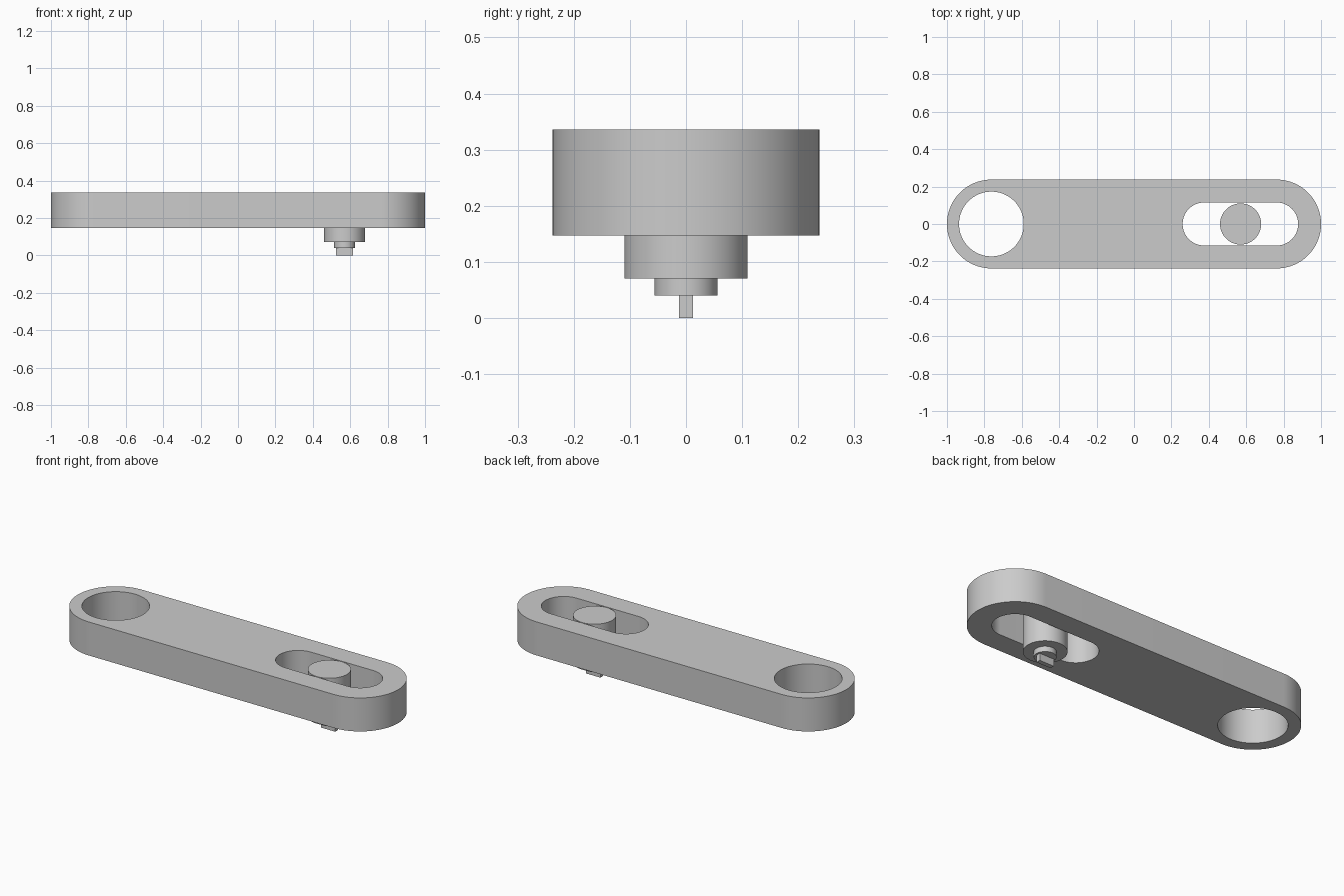
import bpy, bmesh, math

cube = bpy.data.objects.get("Cube")
if cube:
    bpy.data.objects.remove(cube, do_unlink=True)

grey = bpy.data.materials.new("plain_grey")
grey.use_nodes = True
GREY = (0.6, 0.6, 0.6, 1)
grey.diffuse_color = GREY
grey.node_tree.nodes["Principled BSDF"].inputs["Base Color"].default_value = GREY

PIN_X = 0.57
END_X = 0.7625
PLATE_BOTTOM, PLATE_TOP = 0.147, 0.336


def stadium(x0, x1, r, steps=48):
    """Outline of a slot with round ends; a circle when x0 equals x1."""
    pts = []
    for cx, start in ((x1, -math.pi / 2), (x0, math.pi / 2)):
        for i in range(steps + 1):
            a = start + math.pi * i / steps
            pts.append((cx + r * math.cos(a), r * math.sin(a)))
    return pts


def extrude_outlines(name, outlines, z0, z1):
    """Fill nested outlines, leaving holes, and extrude from z0 to z1."""
    curve = bpy.data.curves.new(name, "CURVE")
    curve.dimensions = "2D"
    curve.fill_mode = "BOTH"
    curve.extrude = (z1 - z0) / 2
    for pts in outlines:
        spline = curve.splines.new("POLY")
        spline.points.add(len(pts) - 1)
        for p, (x, y) in zip(spline.points, pts):
            p.co = (x, y, 0, 1)
        spline.use_cyclic_u = True
    obj = bpy.data.objects.new(name, curve)
    bpy.context.collection.objects.link(obj)
    bpy.ops.object.select_all(action="DESELECT")
    obj.select_set(True)
    bpy.context.view_layer.objects.active = obj
    bpy.ops.object.convert(target="MESH")
    obj = bpy.context.object
    obj.name = name
    # Weld caps to walls and set the height
    bm = bmesh.new()
    bm.from_mesh(obj.data)
    bmesh.ops.remove_doubles(bm, verts=bm.verts, dist=1e-5)
    bmesh.ops.recalc_face_normals(bm, faces=bm.faces)
    bmesh.ops.translate(bm, verts=bm.verts, vec=(0, 0, (z0 + z1) / 2))
    bm.to_mesh(obj.data)
    bm.free()
    obj.data.materials.clear()
    obj.data.materials.append(grey)
    bpy.ops.object.shade_smooth_by_angle(angle=math.radians(30))
    return obj


# Arm with a round hole at one end and a slot at the other
extrude_outlines("arm_plate", [
    stadium(-END_X, END_X, 0.2375),
    stadium(-END_X, -END_X, 0.173),
    stadium(0.375, END_X, 0.115),
], PLATE_BOTTOM, PLATE_TOP)

# Sliding pin, flush with the top of the arm, and its collar
extrude_outlines("pin", [stadium(PIN_X, PIN_X, 0.11)], 0.07, PLATE_TOP)
extrude_outlines("pin_collar", [stadium(PIN_X, PIN_X, 0.056)], 0.04, 0.07)

# Flat key under the collar
w, d = 0.045, 0.0125
extrude_outlines("pin_key", [[
    (PIN_X - w, -d), (PIN_X + w, -d), (PIN_X + w, d), (PIN_X - w, d),
]], 0, 0.04)
